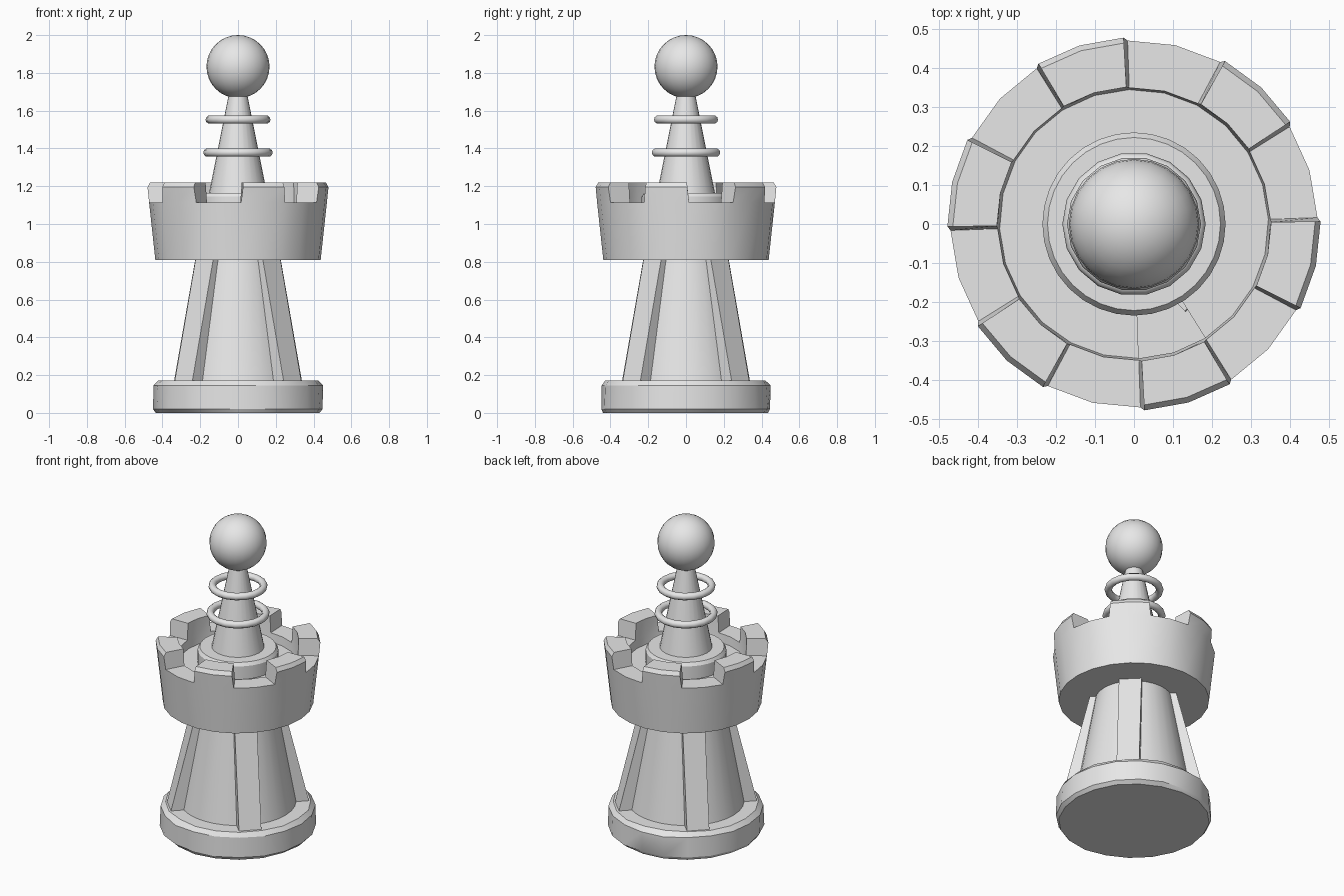
import bpy, bmesh, math, random
from mathutils import Vector

cube = bpy.data.objects.get("Cube")
if cube:
    bpy.data.objects.remove(cube, do_unlink=True)
random.seed(4)

grey = bpy.data.materials.new("light_grey")
grey.use_nodes = True
grey.diffuse_color = (0.8, 0.8, 0.8, 1)
grey.node_tree.nodes["Principled BSDF"].inputs["Base Color"].default_value = (0.8, 0.8, 0.8, 1)


def finish(obj, angle=30):
    obj.data.materials.append(grey)
    bpy.ops.object.select_all(action='DESELECT')
    obj.select_set(True)
    bpy.context.view_layer.objects.active = obj
    bpy.ops.object.shade_smooth_by_angle(angle=math.radians(angle))
    return obj


def from_bmesh(name, bm, angle=30):
    bmesh.ops.remove_doubles(bm, verts=bm.verts, dist=0.0005)
    bm.normal_update()
    mesh = bpy.data.meshes.new(name)
    bm.to_mesh(mesh)
    bm.free()
    obj = bpy.data.objects.new(name, mesh)
    bpy.context.collection.objects.link(obj)
    return finish(obj, angle)


def polar(r, degrees, z):
    a = math.radians(degrees)
    return Vector((r * math.cos(a), r * math.sin(a), z))


def lathe(name, profile, sides, jitter=0.0):
    """Revolve (radius, height) points, closing both ends with flat caps."""
    bm = bmesh.new()
    rings = []
    for r, z in profile:
        rings.append([bm.verts.new(polar(r + random.uniform(-jitter, jitter), 360 * i / sides, z))
                      for i in range(sides)])
    for low, high in zip(rings, rings[1:]):
        for i in range(sides):
            k = (i + 1) % sides
            bm.faces.new((low[i], low[k], high[k], high[i]))
    bm.faces.new(rings[0][::-1])
    bm.faces.new(rings[-1])
    return from_bmesh(name, bm)


# Chipped base disc and tapered shaft
lathe("base", [(0.435, 0.0), (0.45, 0.02), (0.45, 0.145), (0.425, 0.172)], 20, 0.006)
lathe("shaft", [(0.34, 0.16), (0.225, 0.82)], 32)

# Four ribs leaning in along the shaft diagonals
for n in range(4):
    bm = bmesh.new()
    bmesh.ops.create_cube(bm, size=1)
    for v in bm.verts:
        top, outer = v.co.z > 0, v.co.x > 0
        v.co = Vector((((0.25 if top else 0.41) if outer else (0.15 if top else 0.28)),
                       0.066 * (1 if v.co.y > 0 else -1), 0.82 if top else 0.16))
    rib = from_bmesh("rib_%d" % (n + 1), bm)
    rib.rotation_euler.z = math.radians(45 + 90 * n)

# Hollow crown: 12 sectors, alternating merlon and notch
START, STEP = 2, 15
LOW, HIGH, FLOOR, BOTTOM = 1.115, 1.22, 1.06, 0.81
bm = bmesh.new()


def quad(*points):
    bm.faces.new([bm.verts.new(p) for p in points])


for j in range(24):
    a, b = START + STEP * j, START + STEP * (j + 1)
    sector = j // 2
    merlon = sector % 2 == 1
    quad(polar(0.438, a, BOTTOM), polar(0.438, b, BOTTOM), polar(0.471, b, LOW), polar(0.471, a, LOW))
    quad(polar(0.345, b, FLOOR), polar(0.345, a, FLOOR), polar(0.35, a, LOW), polar(0.35, b, LOW))
    if sector != 9:  # one floor panel is left open
        quad(polar(0.18, a, FLOOR), polar(0.345, a, FLOOR), polar(0.345, b, FLOOR), polar(0.18, b, FLOOR))
    if not merlon:
        quad(polar(0.35, a, LOW), polar(0.471, a, LOW), polar(0.471, b, LOW), polar(0.35, b, LOW))
        continue
    # Merlon half with slanted end and a chamfered outer edge
    first = j % 2 == 0
    ta, tb = (a + 1.2, b) if first else (a, b - 1.2)
    section_a = [polar(0.471, a, LOW), polar(0.479, ta, 1.195), polar(0.465, ta, HIGH),
                 polar(0.352, ta, HIGH), polar(0.35, a, LOW)]
    section_b = [polar(0.471, b, LOW), polar(0.479, tb, 1.195), polar(0.465, tb, HIGH),
                 polar(0.352, tb, HIGH), polar(0.35, b, LOW)]
    for k in range(4):
        quad(section_a[k], section_b[k], section_b[k + 1], section_a[k + 1])
    quad(*(section_a if first else section_b[::-1]))
quad(*[polar(0.438, START - STEP * j, BOTTOM) for j in range(24)])
from_bmesh("crown", bm)

# Collar, neck and ball rising from the crown
lathe("collar", [(0.225, 1.05), (0.235, 1.065), (0.235, 1.145), (0.222, 1.165)], 32)
lathe("neck", [(0.156, 1.15), (0.046, 1.70)], 24)
bpy.ops.mesh.primitive_uv_sphere_add(segments=24, ring_count=16, radius=0.167, location=(0, 0, 1.833))
ball = bpy.context.object
ball.name = "ball"
finish(ball, 40)

# Floating rings round the neck
for name, radius, z in (("upper_ring", 0.15, 1.553), ("lower_ring", 0.162, 1.378)):
    bpy.ops.mesh.primitive_torus_add(major_radius=radius, minor_radius=0.022, major_segments=18,
                                     minor_segments=10, location=(0, 0, z))
    ring = bpy.context.object
    ring.name = name
    finish(ring, 60)
